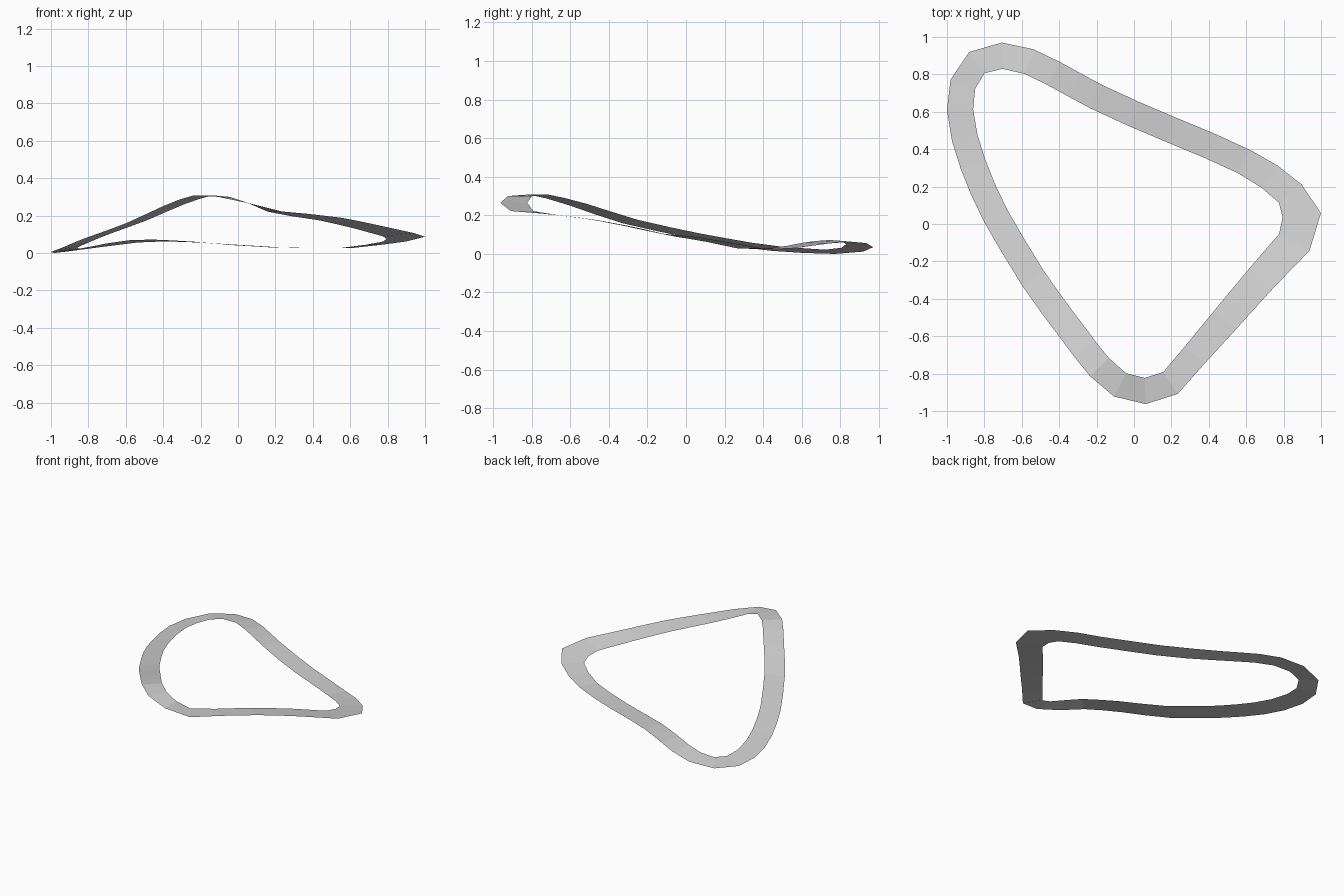
import bpy
import bmesh
from mathutils import Vector

cube = bpy.data.objects.get("Cube")
if cube:
    bpy.data.objects.remove(cube, do_unlink=True)


def make_material(name, colour):
    mat = bpy.data.materials.new(name)
    mat.use_nodes = True
    mat.diffuse_color = colour
    mat.node_tree.nodes["Principled BSDF"].inputs["Base Color"].default_value = colour
    return mat


def station(x, y, z, half_width=.07, rise=0):
    """Centre point of the ribbon, its half width and how much the inner edge is raised."""
    return Vector((x, y, z, half_width, rise))


# Closed centre line, clockwise from the back right corner
circuit = [
    # back right bend
    station(-.915, .748, .011, rise=.011), station(-.84, .863, .022, rise=.01),
    station(-.705, .9, .043, rise=.008), station(-.56, .868, .062, rise=.006),
    station(-.43, .805, .067, rise=.005),
    # back stretch
    station(-.2, .68, .057, rise=.003), station(0, .588, .042), station(.2, .503, .03),
    station(.4, .42, .026), station(.59, .333, .028),
    # left bend
    station(.725, .253, .044, .073), station(.835, .163, .061, .078),
    station(.897, .047, .081, .103, -.006), station(.857, -.098, .098, .093, -.009),
    # front left stretch
    station(.685, -.285, .14, .083, -.009), station(.49, -.51, .182, .077, -.007),
    station(.325, -.7, .204, rise=-.005), station(.195, -.85, .222),
    # front bend
    station(.06, -.893, .265), station(-.075, -.86, .3), station(-.185, -.765, .308),
    # right stretch
    station(-.345, -.558, .255, rise=.005), station(-.54, -.29, .168, rise=.009),
    station(-.74, .045, .095, rise=.01), station(-.805, .18, .07, rise=.011),
    station(-.86, .317, .046, rise=.012), station(-.905, .46, .028, rise=.012),
    station(-.93, .61, .017, rise=.012),
]


def round_long_spans(stations, longest):
    """Insert a smoothly interpolated station halfway along every long span."""
    result = []
    count = len(stations)
    for i, start in enumerate(stations):
        end = stations[(i + 1) % count]
        result.append(start)
        if (end - start).length > longest:
            neighbours = stations[i - 1] + stations[(i + 2) % count]
            result.append((9 * (start + end) - neighbours) / 16)
    return result


def build_ribbon(name, stations, material):
    """Sweep a banked bar along a closed path, mitred at every station."""
    bm = bmesh.new()
    bars = []
    count = len(stations)
    for i, here in enumerate(stations):
        before, after = stations[i - 1], stations[(i + 1) % count]
        tangent = (here - before).xy.normalized() + (after - here).xy.normalized()
        outward = Vector((-tangent.y, tangent.x, 0)).normalized() * here[3]
        outward.z = -here[4]
        bars.append((bm.verts.new(here.xyz + outward), bm.verts.new(here.xyz - outward)))
    for i, (outer, inner) in enumerate(bars):
        next_outer, next_inner = bars[(i + 1) % count]
        bm.faces.new((outer, inner, next_inner, next_outer))
    bm.normal_update()
    for face in bm.faces:
        if face.normal.z < 0:
            face.normal_flip()
    mesh = bpy.data.meshes.new(name)
    bm.to_mesh(mesh)
    bm.free()
    mesh.materials.append(material)
    obj = bpy.data.objects.new(name, mesh)
    bpy.context.collection.objects.link(obj)
    return obj


# Track surface
grey = make_material("light_grey", (.64, .64, .64, 1))
build_ribbon("track_surface", round_long_spans(circuit, .258), grey)
